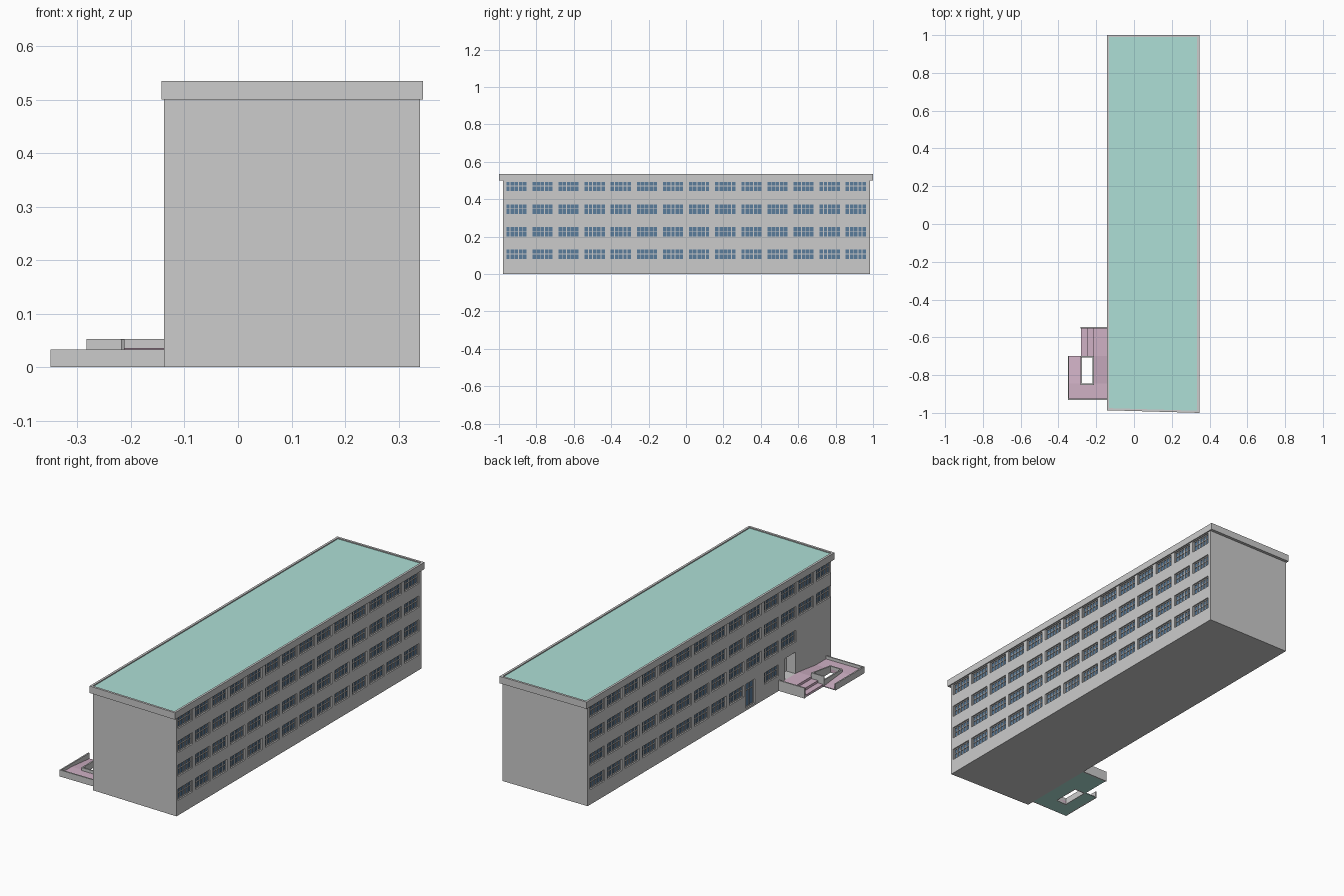
import bpy, bmesh
from mathutils import Vector

if "Cube" in bpy.data.objects:
    bpy.data.objects.remove(bpy.data.objects["Cube"])


def material(name, rgb):
    m = bpy.data.materials.new(name)
    m.diffuse_color = (*rgb, 1)
    m.use_nodes = True
    m.node_tree.nodes["Principled BSDF"].inputs["Base Color"].default_value = m.diffuse_color
    return m


TEAL = material("roof_teal", (0.42, 0.74, 0.67))
PLUM = material("paving_plum", (0.63, 0.44, 0.56))
GLASS = material("glass_blue", (0.10, 0.20, 0.33))


def finish(name, bm, *mats):
    bmesh.ops.recalc_face_normals(bm, faces=bm.faces)
    me = bpy.data.meshes.new(name)
    bm.to_mesh(me)
    bm.free()
    for m in mats:
        me.materials.append(m)
    ob = bpy.data.objects.new(name, me)
    bpy.context.collection.objects.link(ob)
    return ob


def add_box(bm, x0, x1, y0, y1, z0, z1):
    r = bmesh.ops.create_cube(bm, size=1)
    c = Vector(((x0 + x1) / 2, (y0 + y1) / 2, (z0 + z1) / 2))
    s = Vector((x1 - x0, y1 - y0, z1 - z0))
    for v in r["verts"]:
        v.co = c + v.co * s


def boxes(name, dims, *mats):
    bm = bmesh.new()
    for d in dims:
        add_box(bm, *d)
    return finish(name, bm, *mats)


def prism_bm(pts, z0, z1):
    bm = bmesh.new()
    f = bm.faces.new([bm.verts.new((x, y, z0)) for x, y in pts])
    r = bmesh.ops.extrude_face_region(bm, geom=[f])
    top = [g for g in r["geom"] if isinstance(g, bmesh.types.BMFace)][0]
    for v in top.verts:
        v.co.z = z1
    bm.normal_update()
    return bm, top


XL, XR = -0.138, 0.340
PITCH, HALF_W, WIN_H, DEPTH = 0.1396, 0.058, 0.058, 0.014
FRAME = 0.004

# Window layout: (column, row) pairs missing on the entrance side
MISSING = {(0, 0), (1, 0), (2, 0), (4, 0), (0, 1), (1, 1)}
openings = []      # (side, y0, y1, z0, z1)
for side in (1, -1):
    for row in range(4):
        for col in range(14):
            if side < 0 and (col, row) in MISSING:
                continue
            y = -0.907 + col * PITCH
            z = 0.076 + row * 0.121
            openings.append((side, y - HALF_W, y + HALF_W, z, z + WIN_H))
DOOR = (-1, -0.355, -0.285, 0.01, 0.134)
PORCH = (-0.68, -0.595, 0.036, 0.145)


def wall_x(side, a, b):
    """x range running from depth a to depth b behind the wall face"""
    return (XR - b, XR - a) if side > 0 else (XL + a, XL + b)


# Main block with recessed window, door and porch openings
bm, top = prism_bm([(XL, -0.966), (XR, -0.979), (XR, 0.985), (XL, 0.985)], 0, 0.502)
body = finish("main_block", bm)
cuts = [(*wall_x(s, -0.02, DEPTH), *r) for s, *r in openings + [DOOR]]
cuts.append((*wall_x(-1, -0.02, 0.06), *PORCH))
cutter = boxes("opening_cutter", cuts)
cutter.hide_render = True
mod = body.modifiers.new("openings", 'BOOLEAN')
mod.object = cutter
mod.solver = 'EXACT'
bpy.context.view_layer.objects.active = body
bpy.ops.object.modifier_apply(modifier="openings")
bpy.data.objects.remove(cutter)

# Parapet with the teal roof sunk slightly inside its rim
bm, top = prism_bm([(-0.143, -0.986), (0.346, -1.0), (0.346, 1.0), (-0.143, 1.0)], 0.5, 0.535)
bmesh.ops.inset_region(bm, faces=[top], thickness=0.016)
r = bmesh.ops.extrude_face_region(bm, geom=[top])
roof = [g for g in r["geom"] if isinstance(g, bmesh.types.BMFace)][0]
for v in roof.verts:
    v.co.z = 0.53
roof.material_index = 1
bmesh.ops.delete(bm, geom=[top], context='FACES')
finish("parapet_roof", bm, material("parapet_grey", (0.6, 0.6, 0.6)), TEAL)

# Window glass and bars
glass, bars = [], []


def glaze(side, y0, y1, z0, z1, n_cols, splits):
    glass.append((*wall_x(side, DEPTH - 0.003, DEPTH + 0.001), y0, y1, z0, z1))
    fx = wall_x(side, DEPTH - 0.007, DEPTH - 0.002)
    for i in range(n_cols + 1):
        y = y0 + (y1 - y0 - FRAME) * i / n_cols
        bars.append((*fx, y, y + FRAME, z0, z1))
    for t in splits:
        z = z0 + (z1 - z0 - FRAME) * t
        bars.append((*fx, y0, y1, z, z + FRAME))


for o in openings:
    glaze(*o, 5, (0, 0.55, 1))
glaze(*DOOR, 2, (0, 0.7, 1))
boxes("window_glass", glass, GLASS)
boxes("window_bars", bars)

# Entrance door at the back of the porch
boxes("entrance_door", [(XL + 0.055, XL + 0.061, *PORCH)], GLASS)
boxes("entrance_door_frame",
      [(XL + 0.05, XL + 0.056, y, y + 0.005, 0.036, 0.145) for y in (-0.68, -0.64, -0.6)]
      + [(XL + 0.05, XL + 0.056, -0.68, -0.595, z, z + 0.005) for z in (0.115, 0.14)])


# Switchback ramp: lower lane, turn landing, upper lane
def slope(name, x0, x1, y0, y1, za, zb):
    bm, top = prism_bm([(x0, y0), (x1, y0), (x1, y1), (x0, y1)], 0.002, 1)
    for v in top.verts:
        v.co.z = za if abs(v.co.y - y0) < 1e-5 else zb
    finish(name, bm, PLUM)


slope("lower_ramp", -0.346, -0.28, -0.845, -0.70, 0.018, 0.004)
slope("turn_landing", -0.346, XL, -0.928, -0.845, 0.018, 0.018)
slope("upper_ramp", -0.215, XL, -0.845, -0.70, 0.018, 0.036)

# Entrance deck with steps going down to the left
boxes("deck_and_steps", [(-0.215, XL, -0.70, -0.553, 0.002, 0.036),
                         (-0.25, -0.215, -0.70, -0.553, 0.002, 0.024),
                         (-0.28, -0.25, -0.70, -0.553, 0.002, 0.012)], PLUM)

# Base plates under the ramp and deck
boxes("ramp_base", [(-0.346, XL, -0.928, -0.845, 0, 0.002),
                    (-0.346, -0.28, -0.845, -0.70, 0, 0.002),
                    (-0.215, XL, -0.845, -0.70, 0, 0.002),
                    (-0.28, XL, -0.70, -0.553, 0, 0.002)], TEAL)

# Low kerb walls around the ramp and deck
T = 0.007
boxes("ramp_kerbs", [(-0.35, XL, -0.931, -0.931 + T, 0, 0.033),
                     (-0.35, -0.35 + T, -0.931 + T, -0.70, 0, 0.033),
                     (-0.283, -0.283 + T, -0.845, -0.70, 0, 0.033),
                     (-0.283, -0.212, -0.845 - T, -0.845, 0, 0.033)])
boxes("deck_walls", [(-0.283, XL, -0.553, -0.553 + T, 0, 0.053),
                     (-0.283, -0.212, -0.70 - T, -0.70, 0, 0.053)])

# Sloping kerb beside the upper ramp lane
bm, top = prism_bm([(-0.219, -0.845), (-0.212, -0.845), (-0.212, -0.70), (-0.219, -0.70)], 0, 1)
for v in top.verts:
    v.co.z = 0.033 if v.co.y < -0.8 else 0.053
finish("upper_ramp_kerb", bm)
